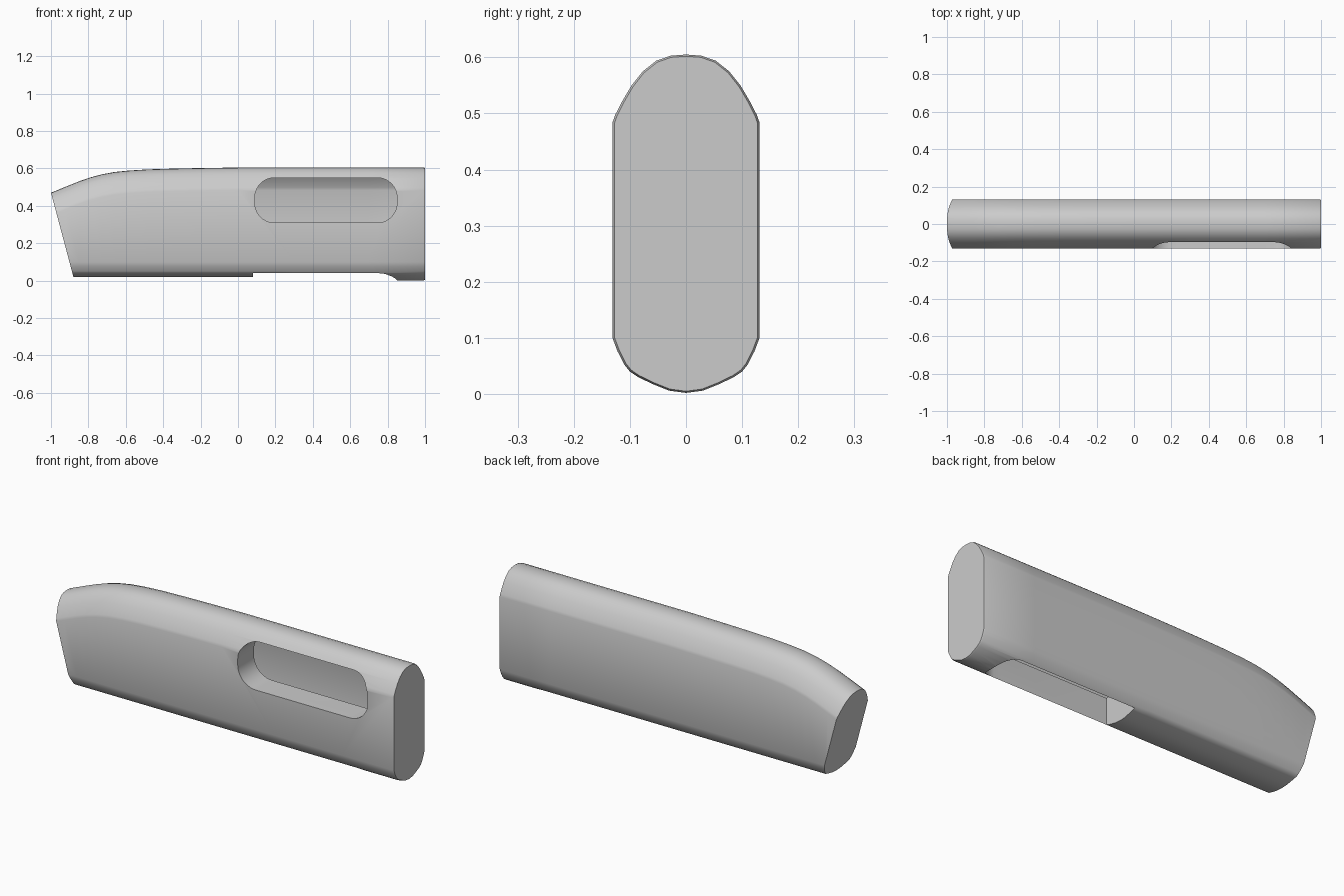
import bpy, bmesh, math
from mathutils import Vector

if "Cube" in bpy.data.objects:
    bpy.data.objects.remove(bpy.data.objects["Cube"])

# Half cross-section (y, z), bottom to top
HALF = [(0, 0.002), (0.03, 0.006), (0.06, 0.018), (0.085, 0.030), (0.1, 0.040), (0.109, 0.051),
        (0.122, 0.076), (0.131, 0.1), (0.131, 0.484), (0.126, 0.498), (0.113, 0.523),
        (0.097, 0.55), (0.077, 0.575), (0.053, 0.594), (0.027, 0.603), (0, 0.605)]
RING = HALF + [(-y, z) for y, z in HALF[-2:0:-1]]
# Stations along the length: (x, drop of the top)
STATIONS = [(-1.1, 0.185), (-1.0, 0.135), (-0.92, 0.102), (-0.85, 0.074), (-0.79, 0.053), (-0.73, 0.037),
            (-0.66, 0.024), (-0.58, 0.016), (-0.48, 0.010), (-0.35, 0.006), (-0.2, 0.003),
            (0, 0), (0.3, 0), (0.7, 0), (0.993, 0), (1.0, 0)]


def finish(bm, name):
    bmesh.ops.recalc_face_normals(bm, faces=bm.faces)
    me = bpy.data.meshes.new(name)
    bm.to_mesh(me)
    bm.free()
    ob = bpy.data.objects.new(name, me)
    bpy.context.collection.objects.link(ob)
    return ob


def loft(rings, name):
    bm = bmesh.new()
    loops = [[bm.verts.new(p) for p in r] for r in rings]
    n = len(loops[0])
    for a, b in zip(loops, loops[1:]):
        for i in range(n):
            bm.faces.new((a[i], a[(i + 1) % n], b[(i + 1) % n], b[i]))
    bm.faces.new(loops[0])
    bm.faces.new(loops[-1])
    return bm


def rounded(x0, x1, v0, v1, r_left, r_right):
    """Rectangle outline with separate left and right corner radii."""
    pts = []
    for cx, cv, r, a0 in ((x1 - r_right, v1 - r_right, r_right, 0), (x0 + r_left, v1 - r_left, r_left, 90),
                          (x0 + r_left, v0 + r_left, r_left, 180), (x1 - r_right, v0 + r_right, r_right, 270)):
        steps = 10 if r > 0 else 0
        for k in range(steps + 1):
            a = math.radians(a0 + 90 * k / max(steps, 1))
            pts.append((cx + r * math.cos(a), cv + r * math.sin(a)))
    return pts


# Main body, with a slightly shallower belly ahead of the bottom slot
rings = []
for x, drop in STATIONS:
    s = 0.975 if x == 1.0 else 1.0
    ring = []
    for y, z in RING:
        if z > 0.3:
            z -= drop
        elif z < 0.04 and x < 0.5:
            z = 0.018 + z * 0.55
        ring.append((x, y * s, 0.303 + (z - 0.303) * (0.99 if s < 1 else 1)))
    rings.append(ring)
bm = loft(rings, "body")

# Slanted nose
normal = Vector((-0.45, 0, -0.12))
cut = bmesh.ops.bisect_plane(bm, geom=bm.verts[:] + bm.edges[:] + bm.faces[:],
                             plane_co=(-0.88, 0, 0.02), plane_no=normal, clear_outer=True)
edges = [e for e in cut["geom_cut"] if isinstance(e, bmesh.types.BMEdge)]
bmesh.ops.contextual_create(bm, geom=edges)
body = finish(bm, "body")

# Cutters for the side window and the bottom slot
FLOOR_Y, ROOF_Z = 0.005, 0.18
window = rounded(0.09, 0.85, 0.31, 0.55, 0.105, 0.105)
slot = rounded(0.08, 0.85, -0.1, 0.1, 0, 0.0995)
cutters = [
    finish(loft([[(x, d, z) for x, z in window] for d in (-0.3, FLOOR_Y)], "w"), "window_cutter"),
    finish(loft([[(x, y, d) for x, y in slot] for d in (-0.2, ROOF_Z)], "s"), "slot_cutter"),
]
for c in cutters:
    m = body.modifiers.new(c.name, "BOOLEAN")
    m.operation, m.solver, m.object = "DIFFERENCE", "EXACT", c
bpy.context.view_layer.update()
me = bpy.data.meshes.new_from_object(body.evaluated_get(bpy.context.evaluated_depsgraph_get()))
body.modifiers.clear()
body.data = me
for c in cutters:
    bpy.data.objects.remove(c)

# Open the inner ends of both cuts into the hollow body
bm = bmesh.new()
bm.from_mesh(me)
inner = [f for f in bm.faces
         if all(abs(v.co.y - FLOOR_Y) < 1e-4 for v in f.verts) or all(abs(v.co.z - ROOF_Z) < 1e-4 for v in f.verts)]
bmesh.ops.delete(bm, geom=inner, context="FACES")
bm.to_mesh(me)
bm.free()

bpy.context.view_layer.objects.active = body
body.select_set(True)
bpy.ops.object.shade_smooth_by_angle(angle=math.radians(35))
